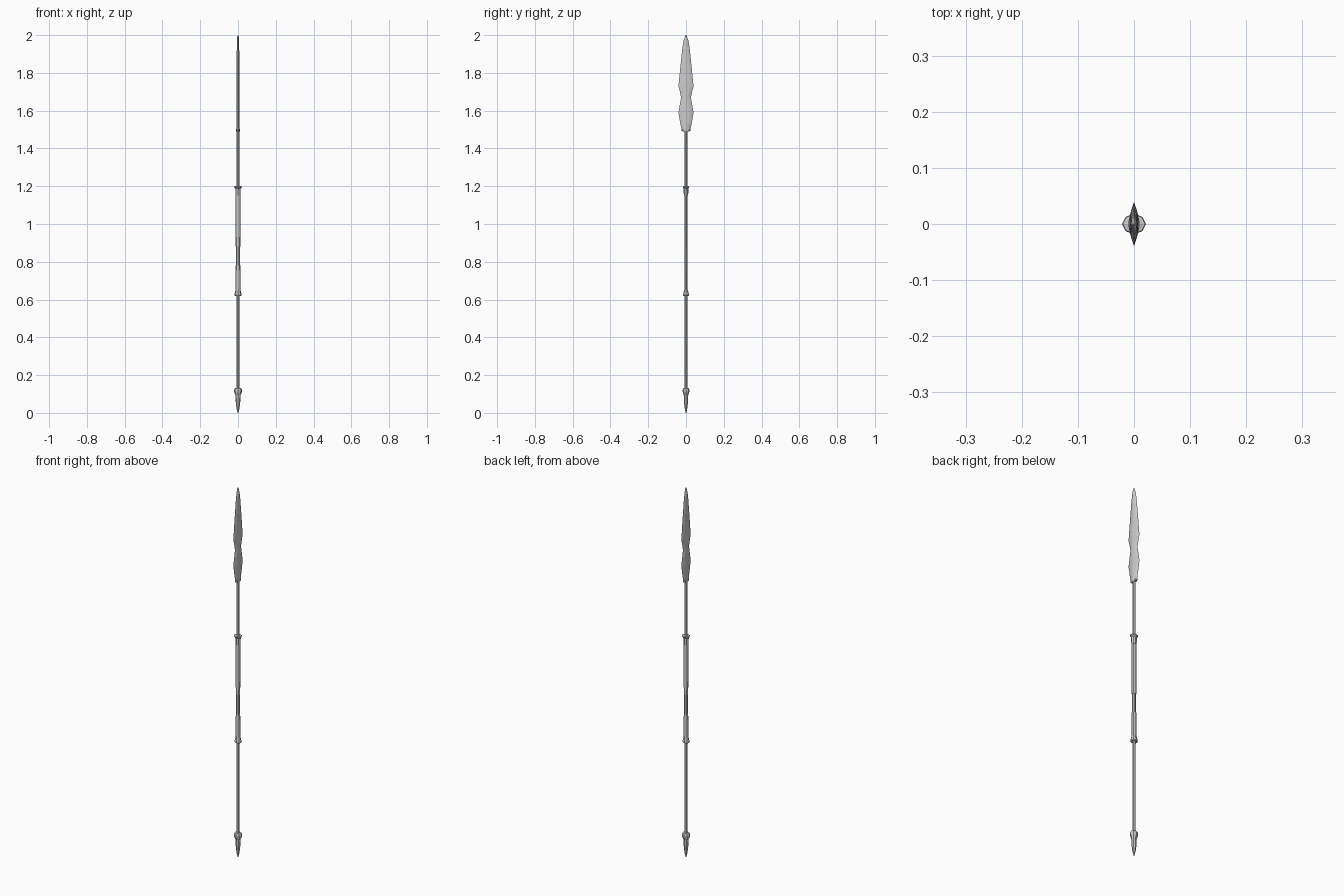
import bpy, bmesh, math


def octagon(z, rx, ry):
    return [(rx * math.cos(k * math.pi / 4), ry * math.sin(k * math.pi / 4), z) for k in range(8)]


def lens(z, t, w):
    # sharp edges on +-y, ridge on +-x
    half = [(t, 0), (0.72 * t, 0.5 * w), (0, w), (-0.72 * t, 0.5 * w)]
    return [(x, y, z) for x, y in half] + [(-x, -y, z) for x, y in half]


def loft(name, rows, section=octagon):
    bm = bmesh.new()
    rings = [[bm.verts.new(p) for p in section(*r)] for r in rows]
    for a, b in zip(rings, rings[1:]):
        for k in range(8):
            j = (k + 1) % 8
            bm.faces.new((a[k], a[j], b[j], b[k]))
    bm.faces.new(rings[0][::-1])
    bm.faces.new(rings[-1])
    mesh = bpy.data.meshes.new(name)
    bm.to_mesh(mesh)
    bm.free()
    obj = bpy.data.objects.new(name, mesh)
    bpy.context.collection.objects.link(obj)
    return obj


# Long shaft
loft("shaft", [(0.11, 0.0085, 0.0075), (1.51, 0.0085, 0.0075)])

# Pointed butt cap with a bulged ring
loft("butt_cap", [(0.0, 0.002, 0.002), (0.025, 0.008, 0.007), (0.05, 0.0115, 0.01),
                  (0.095, 0.014, 0.012), (0.108, 0.020, 0.017), (0.122, 0.0215, 0.018),
                  (0.13, 0.018, 0.015), (0.132, 0.009, 0.008)])

# Grip: two oval sleeves either side of a narrow waist
loft("lower_grip", [(0.625, 0.0135, 0.009), (0.745, 0.0135, 0.009), (0.78, 0.012, 0.009)])
loft("grip_waist", [(0.775, 0.0095, 0.009), (0.885, 0.0095, 0.009)])
loft("upper_grip", [(0.88, 0.012, 0.009), (0.95, 0.0135, 0.009), (1.195, 0.0135, 0.009)])

# Flared collars ending the grip
loft("lower_collar", [(0.62, 0.017, 0.014), (0.624, 0.020, 0.016), (0.63, 0.018, 0.0145),
                      (0.65, 0.0137, 0.0105)])
loft("upper_collar", [(1.15, 0.0137, 0.0115), (1.188, 0.0145, 0.013), (1.193, 0.020, 0.017),
                      (1.199, 0.020, 0.017), (1.201, 0.010, 0.009)])

# Collar under the blade
loft("blade_collar", [(1.49, 0.009, 0.018), (1.494, 0.0105, 0.024), (1.502, 0.0105, 0.024)])

# Waisted leaf blade
loft("blade", [(1.50, 0.009, 0.022), (1.53, 0.009, 0.030), (1.59, 0.0088, 0.040),
               (1.63, 0.0085, 0.033), (1.67, 0.0085, 0.026), (1.70, 0.0082, 0.032),
               (1.73, 0.008, 0.040), (1.83, 0.0075, 0.030), (1.93, 0.0065, 0.0195),
               (1.97, 0.006, 0.013), (1.99, 0.0045, 0.006), (2.0, 0.001, 0.001)], lens)
